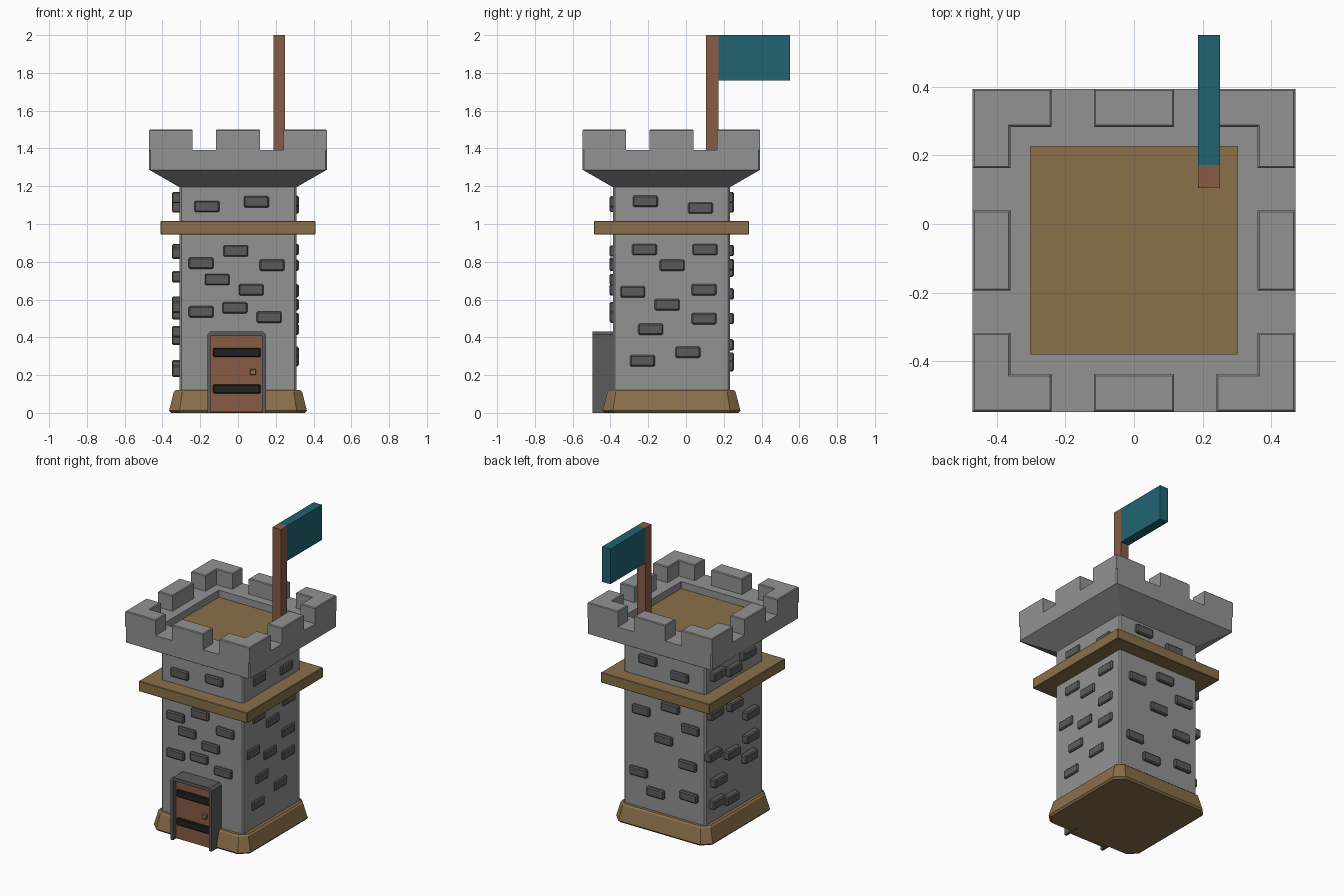
import bpy, bmesh
from mathutils import Vector

if "Cube" in bpy.data.objects:
    bpy.data.objects.remove(bpy.data.objects["Cube"])

CY = -0.077  # tower axis in y


def material(name, rgb):
    m = bpy.data.materials.new(name)
    m.diffuse_color = (*rgb, 1)
    m.use_nodes = True
    m.node_tree.nodes["Principled BSDF"].inputs["Base Color"].default_value = m.diffuse_color
    return m


STONE = material("light stone", (0.29, 0.29, 0.29))
DARK = material("dark stone", (0.105, 0.105, 0.105))
TIMBER = material("tan timber", (0.255, 0.16, 0.067))
WOOD = material("red brown wood", (0.245, 0.108, 0.061))
IRON = material("black iron", (0.015, 0.015, 0.015))
CLOTH = material("teal cloth", (0.0145, 0.127, 0.168))


def finish(name, bm, mat):
    bmesh.ops.recalc_face_normals(bm, faces=bm.faces)
    me = bpy.data.meshes.new(name)
    bm.to_mesh(me)
    bm.free()
    me.materials.append(mat)
    ob = bpy.data.objects.new(name, me)
    bpy.context.collection.objects.link(ob)
    return ob


def add_box(bm, lo, hi, bevel=0.0):
    lo, hi = Vector(lo), Vector(hi)
    vs = bmesh.ops.create_cube(bm, size=1)["verts"]
    for v in vs:
        v.co = (lo + hi) / 2 + v.co * (hi - lo)
    if bevel:
        edges = list({e for v in vs for e in v.link_edges})
        bmesh.ops.bevel(bm, geom=edges, offset=bevel, segments=1, affect='EDGES')


def box(name, mat, lo, hi, bevel=0.0):
    bm = bmesh.new()
    add_box(bm, lo, hi, bevel)
    return finish(name, bm, mat)


def square_loft(name, mat, profile, cap_top=True, cap_bottom=True):
    """Stack of corner-cut squares: (half width, corner cut, z)."""
    bm = bmesh.new()
    rings = []
    for h, c, z in profile:
        k = h - c
        pts = [(k, -h), (h, -k), (h, k), (k, h), (-k, h), (-h, k), (-h, -k), (-k, -h)]
        rings.append([bm.verts.new((x, y + CY, z)) for x, y in pts])
    for a, b in zip(rings, rings[1:]):
        for i in range(8):
            j = (i + 1) % 8
            bm.faces.new((a[i], a[j], b[j], b[i]))
    if cap_bottom:
        bm.faces.new(rings[0])
    if cap_top:
        bm.faces.new(rings[-1])
    return finish(name, bm, mat)


def add_prism(bm, pts, place, lo, hi):
    a = [bm.verts.new(place(u, v, lo)) for u, v in pts]
    b = [bm.verts.new(place(u, v, hi)) for u, v in pts]
    bm.faces.new(a)
    bm.faces.new(b)
    for i in range(len(pts)):
        j = (i + 1) % len(pts)
        bm.faces.new((a[i], a[j], b[j], b[i]))


# Base, shaft and timber band
square_loft("base_plinth", TIMBER, [(0.355, 0.055, 0), (0.365, 0.055, 0.012),
                                    (0.34, 0.045, 0.11), (0.33, 0.04, 0.12)])
square_loft("tower_shaft", STONE, [(0.31, 0.01, 0.1), (0.31, 0.01, 1.22)])
box("timber_band", TIMBER, (-0.41, CY - 0.41, 0.945), (0.41, CY + 0.41, 1.015), 0.003)

# Flared crown with a recessed deck
square_loft("crown", STONE, [(0.31, 0.01, 1.195), (0.47, 0.008, 1.287), (0.47, 0.008, 1.393),
                             (0.302, 0.001, 1.393), (0.302, 0.001, 1.33)], cap_top=False)
box("roof_deck", TIMBER, (-0.303, CY - 0.303, 1.3), (0.303, CY + 0.303, 1.345))

# Battlements: L-shaped corners and straight middles
bm = bmesh.new()
O, I, C, M = 0.47, 0.36, 0.24, 0.117
corner = [(O, O), (C, O), (C, I), (I, I), (I, C), (O, C)]
middle = [(-M, I), (M, I), (M, O), (-M, O)]
for sx in (1, -1):
    for sy in (1, -1):
        add_prism(bm, corner, lambda u, v, w: (sx * u, CY + sy * v, w), 1.393, 1.5)
    add_prism(bm, middle, lambda u, v, w: (u, CY + sx * v, w), 1.393, 1.5)
    add_prism(bm, middle, lambda u, v, w: (sx * v, CY + u, w), 1.393, 1.5)
bmesh.ops.recalc_face_normals(bm, faces=bm.faces)
rim = [e for e in bm.edges if all(v.co.z > 1.49 for v in e.verts)]
bmesh.ops.bevel(bm, geom=rim, offset=0.005, segments=1, affect='EDGES')
finish("battlements", bm, STONE)

# Raised bricks: (position along wall, z) on each side
W, H = 0.066, 0.03
bricks = {
    "front": [(-.165, 1.093), (.097, 1.117), (-.012, .857), (-.195, .793), (.18, .782),
              (-.11, .706), (.07, .652), (-.195, .536), (-.017, .557), (.165, .507)],
    "right": [(-.215, 1.12), (.077, 1.085), (-.22, .865), (.1, .865), (-.073, .782), (-.282, .642),
              (.095, .652), (-.1, .573), (.095, .499), (-.187, .443), (.01, .321), (-.23, .276)],
    "back": [(.12, 1.14), (-.12, 1.09), (.17, .785), (-.05, .86), (-.2, .75),
             (0, .63), (.19, .36), (-.18, .5), (.06, .25), (-.19, .29)],
    "left": [(.12, 1.12), (-.2, 1.14), (-.05, 1.09), (.15, .865), (-.06, .845), (-.235, .72),
             (.165, .585), (-.035, .525), (-.235, .56), (-.22, .43), (.11, .39),
             (.13, .25), (-.02, .22)],
}
out = {"front": 0.018, "right": 0.012, "back": 0.02, "left": 0.04}
for side, spots in bricks.items():
    bm = bmesh.new()
    s = 1 if side in ("right", "back") else -1
    d0, d1 = sorted((s * 0.29, s * (0.31 + out[side])))
    for p, z in spots:
        if side in ("front", "back"):
            add_box(bm, (p - W, CY + d0, z - H), (p + W, CY + d1, z + H), 0.007)
        else:
            add_box(bm, (d0, p - W, z - H), (d1, p + W, z + H), 0.007)
    finish(side + "_bricks", bm, DARK)

# Doorway: frame, door leaf, iron straps and handle
bm = bmesh.new()
arch = [(-.162, 0), (-.162, .415), (-.147, .43), (.132, .43), (.147, .415), (.147, 0),
        (.128, 0), (.128, .408), (-.145, .408), (-.145, 0)]
add_prism(bm, arch, lambda u, v, w: (u, w, v), -0.495, -0.37)
finish("door_frame", bm, DARK)
box("door", WOOD, (-.15, -.465, 0.004), (.132, -.37, .412))
for name, z in (("lower_strap", .127), ("upper_strap", .32)):
    box(name, IRON, (-.132, -.48, z - .024), (.12, -.455, z + .024), 0.005)
box("door_handle", TIMBER, (.063, -.485, .2), (.096, -.455, .232), 0.004)

# Flagpole and flag
box("flagpole", WOOD, (.187, .105, 1.33), (.25, .172, 2.0))
box("flag", CLOTH, (.187, .172, 1.76), (.25, .55, 2.0))
